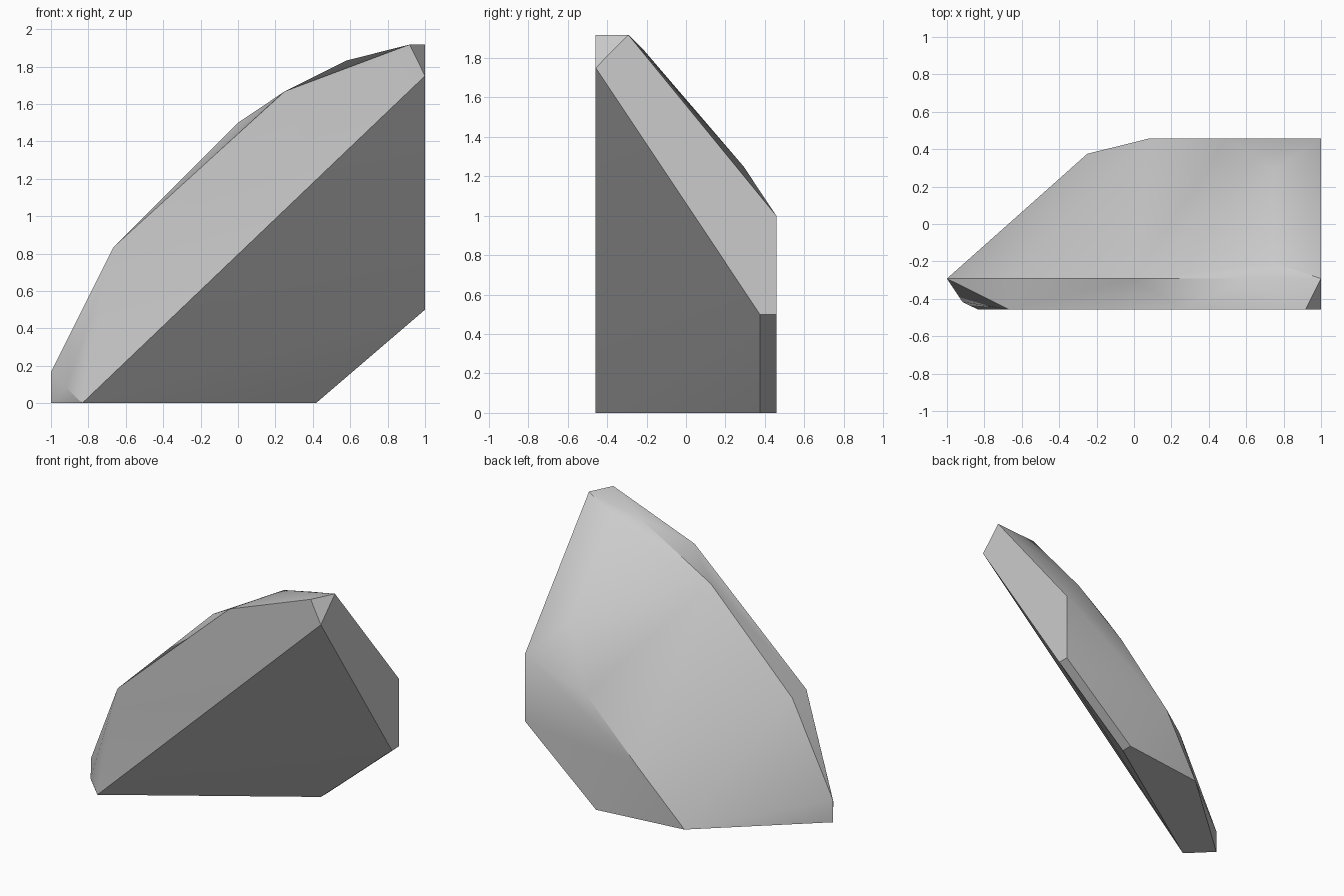
import bpy
import bmesh
import math

cube = bpy.data.objects.get("Cube")
if cube:
    bpy.data.objects.remove(cube, do_unlink=True)

# Single stone colour
stone = bpy.data.materials.new("pale_stone_grey")
stone.use_nodes = True
colour = (0.6, 0.6, 0.6, 1)
stone.diffuse_color = colour
stone.node_tree.nodes["Principled BSDF"].inputs["Base Color"].default_value = colour

FRONT, RIDGE, BACK = -0.458, -0.292, 0.458


def profile(y, points):
    """Place x, z points on one depth plane."""
    return [(x, y, z) for x, z in points]


# Flat front cheek and its undercut edge
corners = profile(FRONT, [(-0.833, 0), (-0.667, 0.833), (0.25, 1.667),
                          (0.917, 1.917), (1, 1.75)])
# Bevelled crest behind the cheek
corners += profile(RIDGE, [(-1, 0), (-1, 0.167), (-0.667, 0.833), (0, 1.5),
                           (0.583, 1.833), (1, 1.917)])
# Upright back facet
corners += profile(BACK, [(0.417, 0), (1, 0.5), (1, 1), (0.5, 0.833), (0.083, 0.417)])
# Lower lip, chipped toe and bulges on the long slope
corners += profile(0.375, [(0.417, 0), (1, 0.5), (-0.25, 0)])
corners += [(-0.917, -0.417, 0.083), (0.75, 0.292, 1.25), (0.75, -0.208, 1.833)]

# Wrap the corner points in a faceted shell
bm = bmesh.new()
for corner in corners:
    bm.verts.new(corner)
bmesh.ops.convex_hull(bm, input=bm.verts[:])
bmesh.ops.dissolve_limit(bm, angle_limit=math.radians(1),
                         verts=bm.verts[:], edges=bm.edges[:])
bmesh.ops.recalc_face_normals(bm, faces=bm.faces[:])
mesh = bpy.data.meshes.new("rock_slab")
bm.to_mesh(mesh)
bm.free()
mesh.materials.append(stone)

rock = bpy.data.objects.new("rock_slab", mesh)
bpy.context.collection.objects.link(rock)
bpy.ops.object.select_all(action="DESELECT")
rock.select_set(True)
bpy.context.view_layer.objects.active = rock
bpy.ops.object.shade_smooth_by_angle(angle=math.radians(30))
